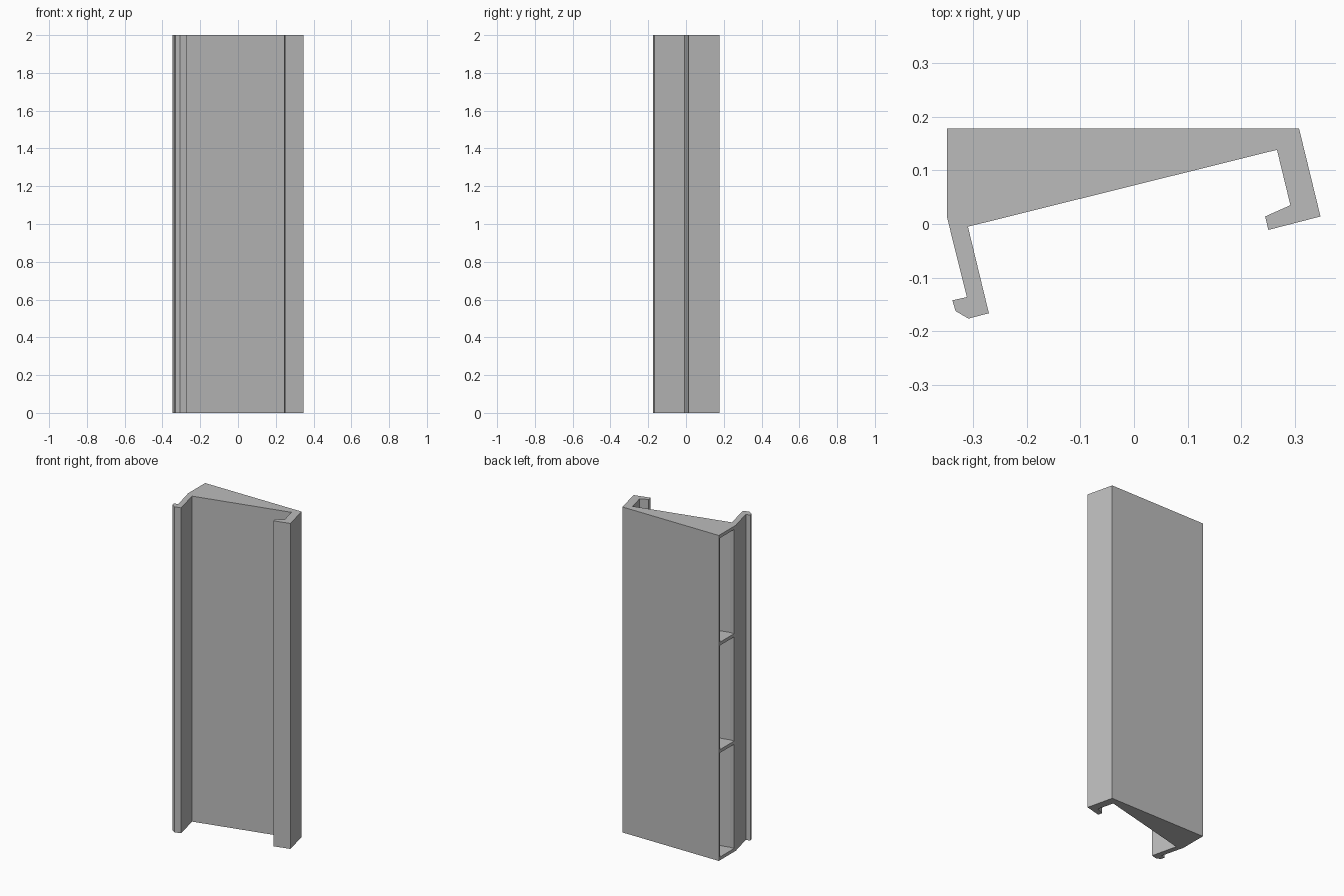
import bpy
import bmesh

if "Cube" in bpy.data.objects:
    bpy.data.objects.remove(bpy.data.objects["Cube"])

HEIGHT = 2.0
WALL = 0.02
POCKETS = 3

grey = bpy.data.materials.new("plain grey")
grey.diffuse_color = (0.5, 0.5, 0.5, 1.0)
grey.use_nodes = True
grey.node_tree.nodes["Principled BSDF"].inputs["Base Color"].default_value = grey.diffuse_color


def prism(name, outline, z0, z1):
    """Extrude a plan outline between two heights."""
    bm = bmesh.new()
    face = bm.faces.new([bm.verts.new((x, y, z0)) for x, y in outline])
    result = bmesh.ops.extrude_face_region(bm, geom=[face])
    top = [v for v in result["geom"] if isinstance(v, bmesh.types.BMVert)]
    bmesh.ops.translate(bm, verts=top, vec=(0, 0, z1 - z0))
    bmesh.ops.recalc_face_normals(bm, faces=bm.faces)
    mesh = bpy.data.meshes.new(name)
    bm.to_mesh(mesh)
    bm.free()
    mesh.materials.append(grey)
    obj = bpy.data.objects.new(name, mesh)
    bpy.context.collection.objects.link(obj)
    return obj


# Wedge body with a hooked clip on each side
profile = [
    (-0.348, 0.178), (0.307, 0.178),                      # flat back
    (0.347, 0.014), (0.250, -0.011), (0.244, 0.014),      # right hook
    (0.291, 0.035), (0.266, 0.138),
    (-0.309, -0.005),                                     # sloped front
    (-0.270, -0.166), (-0.308, -0.176), (-0.332, -0.162), # left hook
    (-0.338, -0.142), (-0.311, -0.136), (-0.348, 0.013),
]
body = prism("wedge_panel", profile, 0, HEIGHT)

# Pockets open on the left side, separated by thin shelves
pocket = [(-0.40, 0.165), (-0.40, 0.030), (-0.32, 0.030), (0.235, 0.152), (0.235, 0.165)]
step = (HEIGHT - WALL) / POCKETS
for i in range(POCKETS):
    cutter = prism(f"pocket_cutter_{i + 1}", pocket, WALL + i * step, (i + 1) * step)
    mod = body.modifiers.new(f"pocket_{i + 1}", "BOOLEAN")
    mod.operation = "DIFFERENCE"
    mod.solver = "EXACT"
    mod.object = cutter
    cutter.hide_render = True
    cutter.display_type = "WIRE"
